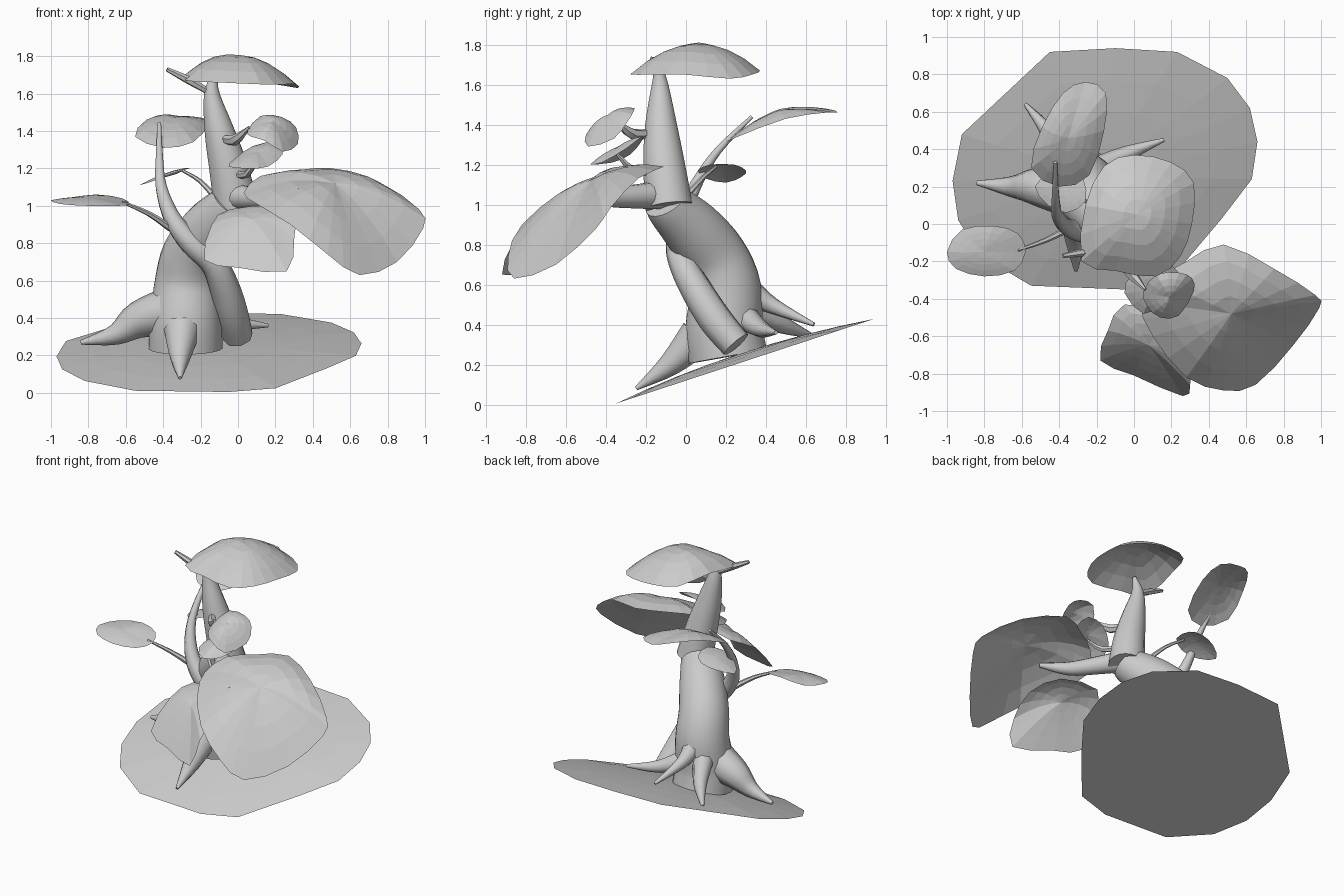
import bpy, bmesh, math
from mathutils import Vector


def spline(pts, n, closed=False):
    """Catmull-Rom interpolation of equal-length tuples."""
    m, out = len(pts), []
    get = (lambda i: pts[i % m]) if closed else (lambda i: pts[max(0, min(m - 1, i))])
    for i in range(m if closed else m - 1):
        a, b, c, d = (get(i + k) for k in (-1, 0, 1, 2))
        for s in range(n):
            t = s / n
            out.append([0.5 * (2 * q + (r - p) * t + (2 * p - 5 * q + 4 * r - s4) * t * t
                        + (3 * q - p - 3 * r + s4) * t ** 3) for p, q, r, s4 in zip(a, b, c, d)])
    if not closed:
        out.append(list(pts[-1]))
    return out


def finish(name, bm, smooth):
    bmesh.ops.recalc_face_normals(bm, faces=bm.faces[:])
    me = bpy.data.meshes.new(name)
    bm.to_mesh(me)
    bm.free()
    ob = bpy.data.objects.new(name, me)
    bpy.context.collection.objects.link(ob)
    if smooth:
        bpy.ops.object.select_all(action='DESELECT')
        ob.select_set(True)
        bpy.context.view_layer.objects.active = ob
        bpy.ops.object.shade_smooth_by_angle(angle=math.radians(smooth))
    return ob


def tube(name, pts, sides=8, n=4, smooth=50):
    """Tapered tube through (x, y, z, radius) points."""
    path = spline(pts, n)
    pos = [Vector(p[:3]) for p in path]
    bm, rings, side, old = bmesh.new(), [], None, None
    for i, p in enumerate(pos):
        tan = (pos[min(i + 1, len(pos) - 1)] - pos[max(i - 1, 0)]).normalized()
        side = tan.orthogonal().normalized() if side is None else old.rotation_difference(tan) @ side
        old, other, r = tan, tan.cross(side), max(path[i][3], 0.003)
        rings.append([bm.verts.new(p + r * (side * math.cos(a) + other * math.sin(a)))
                      for a in (2 * math.pi * k / sides for k in range(sides))])
    for a, b in zip(rings, rings[1:]):
        for k in range(sides):
            bm.faces.new((a[k], a[(k + 1) % sides], b[(k + 1) % sides], b[k]))
    bm.faces.new(rings[0])
    bm.faces.new(rings[-1])
    return finish(name, bm, smooth)


def dome(name, top, outline, n=2, rings=4, bottom=False):
    """Domed sheet with a free 3D outline; optional flat underside."""
    edge = [Vector(p) for p in (spline(outline, n, True) if n > 1 else outline)]
    mid = sum(edge, Vector()) / len(edge)
    lift = Vector(top) - mid
    bm = bmesh.new()
    centre, prev, m = bm.verts.new(top), None, len(edge)
    for r in range(1, rings + 1):
        t = r / rings
        ring = [bm.verts.new(mid + (e - mid) * t + lift * (1 - t * t)) for e in edge]
        for k in range(m):
            j = (k + 1) % m
            bm.faces.new((centre, ring[k], ring[j]) if prev is None else (prev[k], ring[k], ring[j], prev[j]))
        prev = ring
    if bottom:
        bm.faces.new(prev)
    return finish(name, bm, 0)


# Tilted ground disc: height follows a slope along y
disc = [(-.45, .92), (-.1, .94), (.23, .92), (.5, .78), (.62, .62), (.66, .44), (.63, .24), (.47, .03),
        (.2, -.29), (-.05, -.35), (-.55, -.33), (-.82, -.17), (-.94, .02), (-.97, .23), (-.92, .48)]
dome("ground_disc", (-.15, .27, .255),
     [(x, y, max(0, .005 + (y + .35) * .328)) for x, y in disc], 1, 4, True)

# Trunk in two sections
tube("lower_trunk", [(-.28, .21, .24, .2), (-.28, .19, .38, .195), (-.27, .2, .58, .178), (-.24, .14, .74, .165),
                     (-.15, .03, .88, .15), (-.06, -.07, .98, .125), (-.03, -.1, 1.02, .115)], 20)
tube("upper_trunk", [(-.01, -.085, .99, .12), (-.05, -.11, 1.2, .105), (-.1, -.125, 1.4, .08),
                     (-.14, -.13, 1.6, .042), (-.12, -.14, 1.72, .012)], 20)

# Roots
roots = {
    "left_root": [(-.36, .17, .44, .13), (-.53, .2, .39, .1), (-.66, .2, .31, .055), (-.84, .22, .27, .012)],
    "front_root": [(-.3, .06, .34, .1), (-.31, -.08, .2, .06), (-.31, -.25, .08, .01)],
    "right_root": [(-.22, .28, .45, .07), (-.05, .37, .38, .045), (.16, .45, .36, .01)],
    "back_left_root": [(-.36, .32, .48, .07), (-.45, .48, .4, .045), (-.58, .64, .34, .01)],
    "back_root": [(-.28, .32, .56, .07), (-.27, .44, .49, .04), (-.2, .64, .4, .01)],
}
for name, pts in roots.items():
    tube(name, pts)

# Vine wrapping the trunk, and the branch and twigs
tube("vine", [(0, .25, .3, .08), (-.03, .15, .42, .085), (-.07, .06, .56, .08), (-.13, -.01, .69, .07),
              (-.25, -.04, .8, .062), (-.35, -.02, .93, .048), (-.41, .05, 1.1, .032), (-.42, .16, 1.27, .02),
              (-.42, .33, 1.44, .01)])
tube("main_branch", [(-.04, -.1, 1.05, .075), (.08, -.26, 1.04, .06), (.2, -.42, 1.04, .045),
                     (.33, -.56, 1.08, .015)], 12)
twigs = {
    "left_leaf_stem": [(-.36, -.03, .88, .02), (-.48, -.09, .96, .014), (-.62, -.14, 1.02, .008)],
    "back_leaf_stem": [(-.1, -.02, 1.02, .018), (-.2, .08, 1.13, .012), (-.3, .15, 1.19, .008)],
    "top_twig": [(-.14, -.13, 1.6, .015), (-.26, -.15, 1.67, .022), (-.38, -.17, 1.73, .012)],
    "upper_twig": [(-.1, -.15, 1.37, .012), (-.02, -.26, 1.35, .03), (.06, -.35, 1.42, .008)],
    "middle_twig": [(-.03, -.15, 1.17, .015), (.05, -.26, 1.17, .02), (.1, -.35, 1.26, .008)],
}
for name, pts in twigs.items():
    tube(name, pts, 6, 3)

# Leaves: crown point, then outline
dome("top_leaf", (.02, .05, 1.805), [(-.28, -.2, 1.67), (-.26, .1, 1.72), (-.16, .31, 1.68), (0, .37, 1.67),
     (.2, .33, 1.65), (.32, .22, 1.63), (.31, 0, 1.65), (.25, -.17, 1.65), (.12, -.28, 1.65), (-.1, -.25, 1.66)])
dome("large_leaf", (.52, -.48, 1.12), [(.48, -.11, 1.19), (.75, -.24, 1.13), (.97, -.38, .98), (.99, -.45, .88),
     (.85, -.65, .7), (.65, -.86, .63), (.48, -.89, .74), (.28, -.82, .9), (.1, -.6, 1.01), (.03, -.42, 1.07),
     (.12, -.3, 1.16), (.28, -.2, 1.18)])
dome("low_leaf", (.08, -.65, .93), [(-.05, -.43, .98), (-.14, -.57, .9), (-.18, -.73, .71), (0, -.81, .67),
     (.26, -.92, .65), (.3, -.86, .82), (.3, -.7, .95), (.2, -.5, 1)])
dome("upper_small_leaf", (.19, -.39, 1.45), [(.05, -.36, 1.4), (.12, -.27, 1.48), (.24, -.26, 1.47),
     (.31, -.29, 1.42), (.32, -.36, 1.33), (.24, -.49, 1.29), (.14, -.5, 1.35), (.07, -.44, 1.37)])
dome("lower_small_leaf", (.1, -.34, 1.29), [(-.05, -.37, 1.21), (-.02, -.28, 1.25), (.08, -.22, 1.32),
     (.2, -.22, 1.34), (.24, -.3, 1.28), (.16, -.42, 1.21), (.05, -.48, 1.2)])
dome("vine_leaf", (-.35, .46, 1.47), [(-.55, .3, 1.37), (-.49, .52, 1.46), (-.38, .7, 1.48), (-.26, .76, 1.46),
     (-.15, .7, 1.46), (-.16, .5, 1.43), (-.24, .26, 1.34), (-.4, .2, 1.31)])
dome("left_leaf", (-.8, -.15, 1.045), [(-1, -.15, 1.03), (-.92, -.03, 1.04), (-.75, -.01, 1.06),
     (-.62, -.05, 1.04), (-.58, -.15, 1.01), (-.64, -.25, 1), (-.8, -.28, 1), (-.95, -.24, 1.01)])
dome("back_small_leaf", (-.37, .18, 1.18), [(-.53, .2, 1.11), (-.44, .28, 1.14), (-.33, .3, 1.17),
     (-.27, .24, 1.2), (-.26, .12, 1.2), (-.36, .06, 1.17), (-.46, .1, 1.13)])
